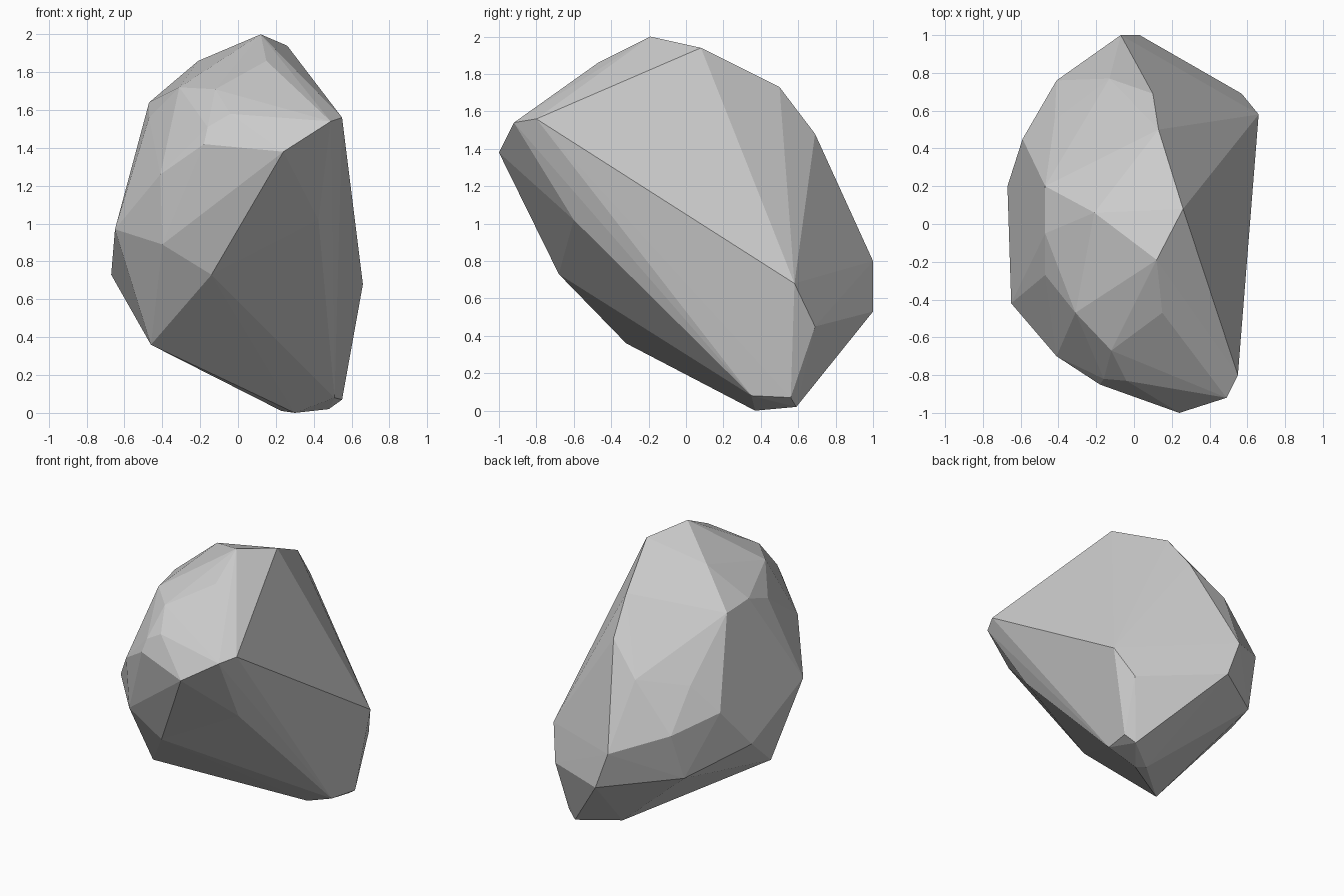
import bpy, bmesh

# Corner points of the faceted boulder, bottom to top; the hull makes the flat facets
corners = [
    # base
    (.30, .37, 0), (.23, .40, .01), (.48, .59, .02), (.55, .56, .07), (.51, .35, .08),
    # lower flanks
    (-.46, -.32, .36), (.57, .69, .45), (.03, 1, .53), (-.44, .65, .59),
    (.66, .58, .68), (-.14, -.68, .73), (-.67, .20, .73), (-.07, 1, .80),
    # middle
    (-.40, -.68, .89), (-.41, .76, .93), (-.65, -.42, .97), (.425, -.60, 1.02),
    (-.59, .45, 1.03), (-.42, .55, 1.22), (-.41, -.70, 1.26), (-.13, .77, 1.27),
    # front overhang
    (.24, -1, 1.38), (-.18, -.85, 1.42), (-.16, -.82, 1.51), (.49, -.92, 1.54),
    (.55, -.80, 1.56), (-.04, -.83, 1.58),
    # crown
    (.10, .69, 1.48), (-.47, -.27, 1.56), (-.47, .20, 1.63), (-.47, -.05, 1.64),
    (-.12, -.67, 1.71), (-.31, -.47, 1.72), (.13, .50, 1.73), (-.21, .06, 1.86),
    (.15, -.47, 1.86), (.26, .08, 1.94), (.12, -.19, 2),
]

bm = bmesh.new()
for p in corners:
    bm.verts.new(p)
bmesh.ops.convex_hull(bm, input=bm.verts[:])
bmesh.ops.delete(bm, geom=[v for v in bm.verts if not v.link_faces], context='VERTS')
bmesh.ops.recalc_face_normals(bm, faces=bm.faces[:])

mesh = bpy.data.meshes.new("boulder")
bm.to_mesh(mesh)
bm.free()
boulder = bpy.data.objects.new("boulder", mesh)
bpy.context.collection.objects.link(boulder)
